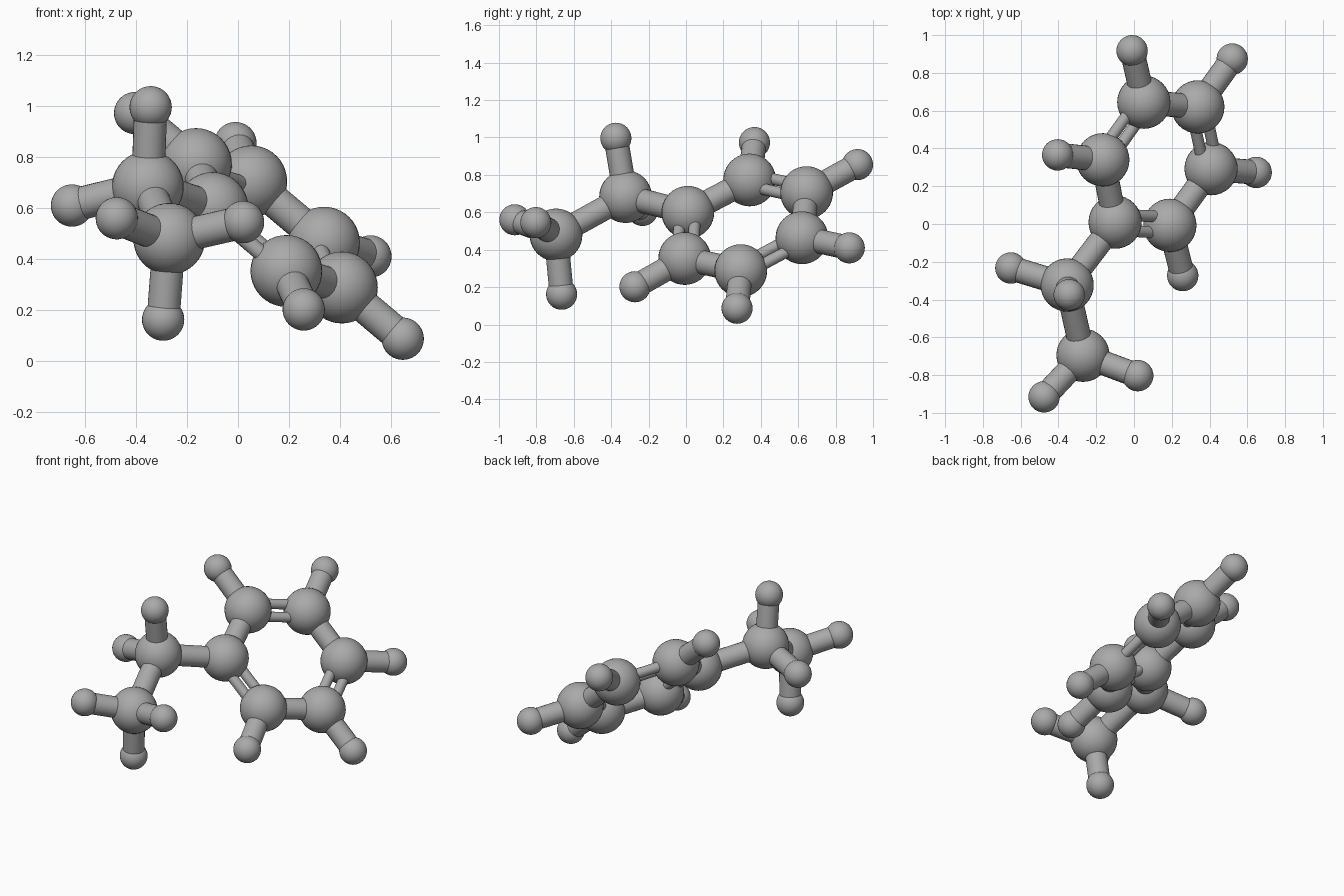
import bpy
import math
from mathutils import Vector

cube = bpy.data.objects.get("Cube")
if cube:
    bpy.data.objects.remove(cube, do_unlink=True)

grey = bpy.data.materials.new("mid grey")
grey.use_nodes = True
colour = (0.4, 0.4, 0.4, 1)
grey.diffuse_color = colour
grey.node_tree.nodes["Principled BSDF"].inputs["Base Color"].default_value = colour

BIG_R, SMALL_R = 0.141, 0.083
BOND_R, THIN_R, THIN_GAP = 0.065, 0.031, 0.043

# Large ball centres: six in the ring, two in the side chain
ring = [Vector(p) for p in (
    (-0.10, 0.01, 0.60), (-0.165, 0.34, 0.773), (0.052, 0.645, 0.705),
    (0.338, 0.62, 0.464), (0.408, 0.293, 0.288), (0.19, -0.007, 0.353))]
chain = [Vector((-0.354, -0.323, 0.684)), Vector((-0.27, -0.695, 0.479))]

# Small balls, each with the large ball it hangs from
small = [
    (ring[1], (-0.404, 0.366, 0.973)),
    (ring[2], (-0.01, 0.917, 0.855)),
    (ring[3], (0.52, 0.873, 0.41)),
    (ring[4], (0.647, 0.273, 0.087)),
    (ring[5], (0.258, -0.273, 0.202)),
    (chain[0], (-0.343, -0.375, 0.996)),
    (chain[0], (-0.652, -0.233, 0.61)),
    (chain[1], (-0.476, -0.915, 0.56)),
    (chain[1], (0.02, -0.803, 0.545)),
    (chain[1], (-0.294, -0.665, 0.162)),
]


def finish(name):
    obj = bpy.context.object
    obj.name = name
    obj.data.materials.append(grey)
    bpy.ops.object.shade_smooth_by_angle(angle=math.radians(40))
    return obj


def ball(name, centre, radius):
    bpy.ops.mesh.primitive_uv_sphere_add(
        segments=32, ring_count=20, radius=radius, location=centre)
    return finish(name)


def rod(name, a, b, radius):
    axis = b - a
    bpy.ops.mesh.primitive_cylinder_add(
        vertices=24, radius=radius, depth=axis.length, location=(a + b) / 2,
        rotation=axis.to_track_quat('Z', 'Y').to_euler())
    return finish(name)


# Ring: balls joined by alternating single and paired rods
middle = sum(ring, Vector()) / len(ring)
normal = (ring[0] - middle).cross(ring[2] - middle).normalized()
for i, a in enumerate(ring):
    b = ring[(i + 1) % len(ring)]
    ball("ring_ball", a, BIG_R)
    if i % 2:
        side = (b - a).cross(normal).normalized() * THIN_GAP
        rod("ring_inner_rod", a - side, b - side, THIN_R)
        rod("ring_outer_rod", a + side, b + side, THIN_R)
    else:
        rod("ring_rod", a, b, BOND_R)

# Side chain
for start, end in ((ring[0], chain[0]), (chain[0], chain[1])):
    rod("chain_rod", start, end, BOND_R)
    ball("chain_ball", end, BIG_R)

# Outer small balls on their rods
for parent, p in small:
    tip = Vector(p)
    rod("outer_rod", parent, tip, BOND_R)
    ball("outer_ball", tip, SMALL_R)
